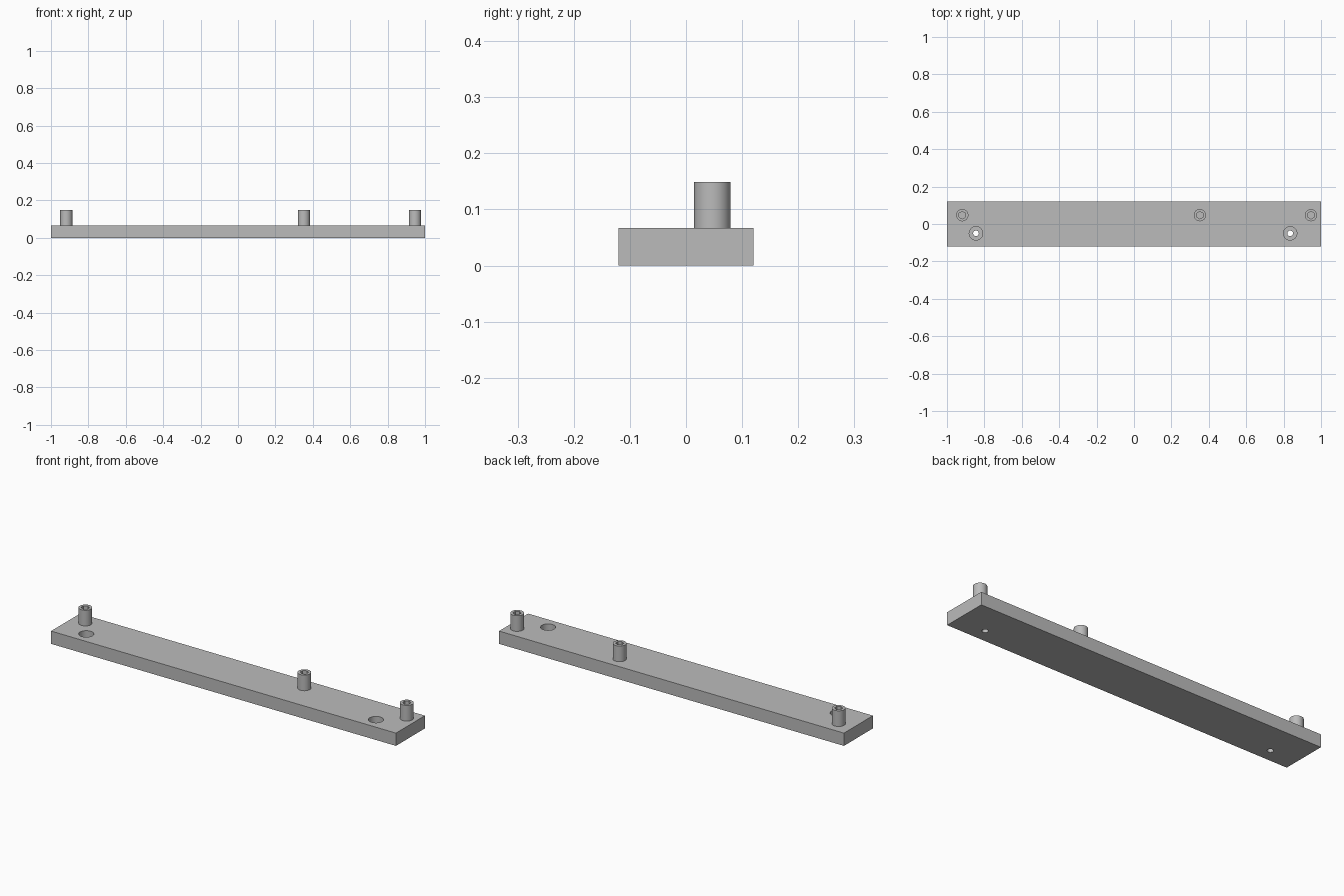
import bpy
import math

if "Cube" in bpy.data.objects:
    bpy.data.objects.remove(bpy.data.objects["Cube"], do_unlink=True)

PLATE_TOP = 0.067
POST_TOP = 0.149

grey = bpy.data.materials.new("plain_grey")
grey.use_nodes = True
grey.diffuse_color = (0.5, 0.5, 0.5, 1)
grey.node_tree.nodes["Principled BSDF"].inputs["Base Color"].default_value = (0.5, 0.5, 0.5, 1)


def cylinder(name, x, y, radius, z0, z1, sides=48):
    bpy.ops.mesh.primitive_cylinder_add(
        vertices=sides, radius=radius, depth=z1 - z0, location=(x, y, (z0 + z1) / 2))
    obj = bpy.context.object
    obj.name = name
    obj.data.materials.append(grey)
    return obj


def cut(target, cutter):
    mod = target.modifiers.new("hole", 'BOOLEAN')
    mod.operation = 'DIFFERENCE'
    mod.solver = 'EXACT'
    mod.object = cutter
    bpy.context.view_layer.objects.active = target
    bpy.ops.object.modifier_apply(modifier=mod.name)
    bpy.data.objects.remove(cutter, do_unlink=True)


def smooth(obj):
    bpy.ops.object.select_all(action='DESELECT')
    obj.select_set(True)
    bpy.context.view_layer.objects.active = obj
    bpy.ops.object.shade_smooth_by_angle(angle=math.radians(30))


# Base plate
bpy.ops.mesh.primitive_cube_add(size=1, location=(0, 0, PLATE_TOP / 2))
plate = bpy.context.object
plate.name = "base_plate"
plate.scale = (2, 0.24, PLATE_TOP)
bpy.ops.object.transform_apply(location=False, rotation=False, scale=True)
plate.data.materials.append(grey)

# Counterbored screw holes through the plate
for x in (-0.845, 0.835):
    cut(plate, cylinder("screw_hole", x, -0.05, 0.015, -0.05, 0.1))
    cut(plate, cylinder("screw_head_recess", x, -0.05, 0.036, 0.033, 0.1))
smooth(plate)

# Hollow standoff posts with hexagonal bores
for name, x in (("right_post", -0.918), ("middle_post", 0.352), ("left_post", 0.946)):
    post = cylinder(name, x, 0.047, 0.0325, PLATE_TOP, POST_TOP)
    cut(post, cylinder("post_bore", x, 0.047, 0.02, PLATE_TOP - 0.02, POST_TOP + 0.05, 6))
    smooth(post)
